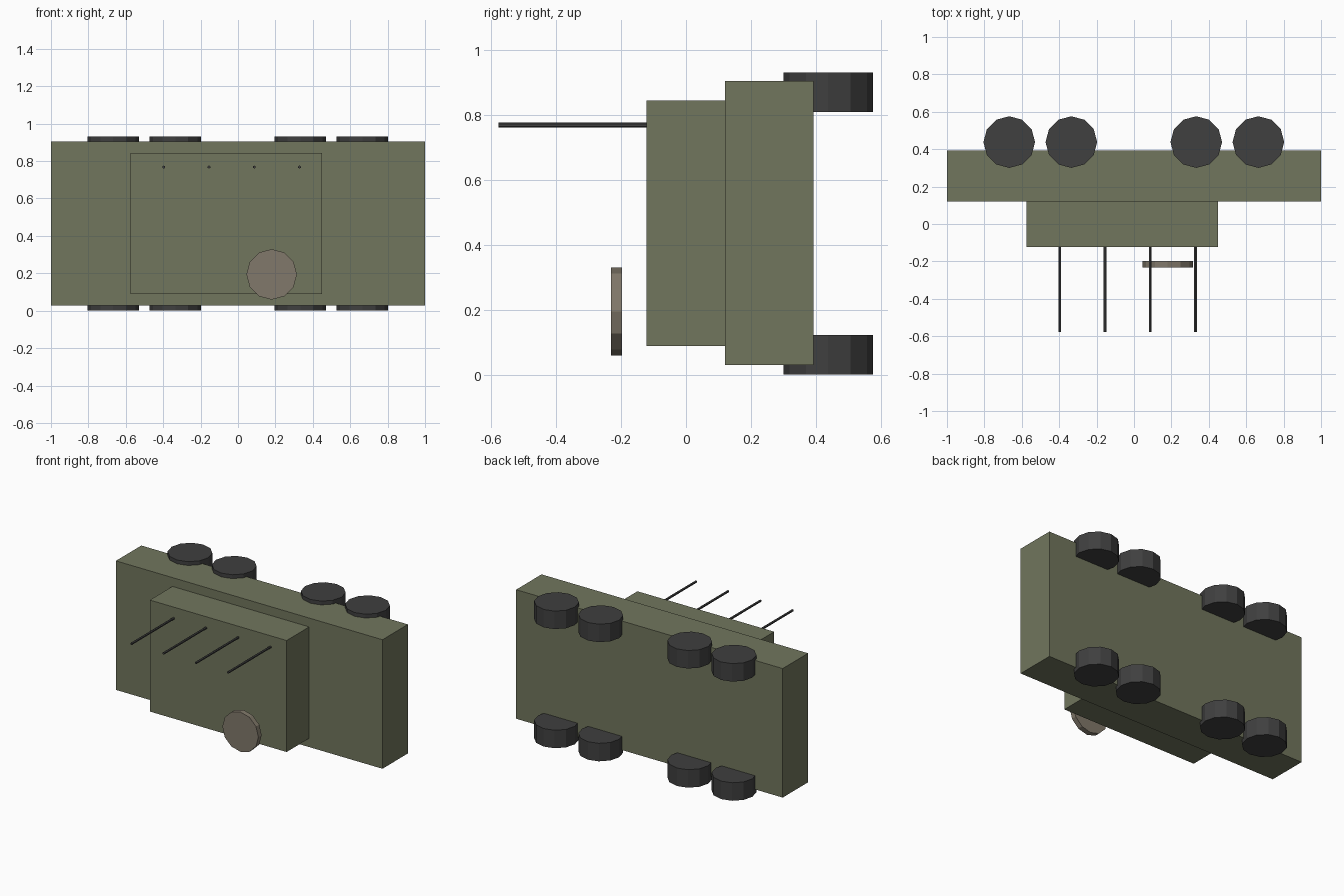
import bpy
from math import pi

if "Cube" in bpy.data.objects:
    bpy.data.objects.remove(bpy.data.objects["Cube"])


def material(name, rgb):
    m = bpy.data.materials.new(name)
    m.diffuse_color = (*rgb, 1)
    m.use_nodes = True
    m.node_tree.nodes["Principled BSDF"].inputs["Base Color"].default_value = m.diffuse_color
    return m


olive = material("olive", (0.165, 0.18, 0.11))
dark = material("dark_rubber", (0.05, 0.05, 0.05))
tan = material("tan", (0.22, 0.19, 0.145))


def box(name, lo, hi, mat):
    bpy.ops.mesh.primitive_cube_add(
        size=1, location=[(a + b) / 2 for a, b in zip(lo, hi)])
    o = bpy.context.object
    o.name = name
    o.scale = [b - a for a, b in zip(lo, hi)]
    bpy.ops.object.transform_apply(location=False, rotation=False, scale=True)
    o.data.materials.append(mat)


def cylinder(name, loc, radius, depth, sides, mat, along_y=False):
    bpy.ops.mesh.primitive_cylinder_add(
        vertices=sides, radius=radius, depth=depth, location=loc,
        rotation=(pi / 2 if along_y else 0, 0, 0))
    o = bpy.context.object
    o.name = name
    o.data.materials.append(mat)


# Hull and the smaller cabin stacked on its front face
box("hull", (-1, 0.12, 0.029), (1, 0.392, 0.904), olive)
box("cabin", (-0.576, -0.122, 0.088), (0.45, 0.12, 0.844), olive)

# Eight wheels: four on each long edge
for side, z in (("lower", 0.061), ("upper", 0.869)):
    for i, x in enumerate((-0.667, -0.335, 0.333, 0.665)):
        cylinder(f"wheel_{side}_{i + 1}", (x, 0.438, z), 0.138, 0.122, 12, dark)

# Row of thin rods projecting forward from the cabin
for i in range(4):
    cylinder(f"rod_{i + 1}", (-0.397 + 0.242 * i, -0.349, 0.768),
             0.008, 0.456, 6, dark, True)

# Round disc held in front of the cabin
cylinder("disc", (0.18, -0.214, 0.194), 0.135, 0.035, 12, tan, True)
